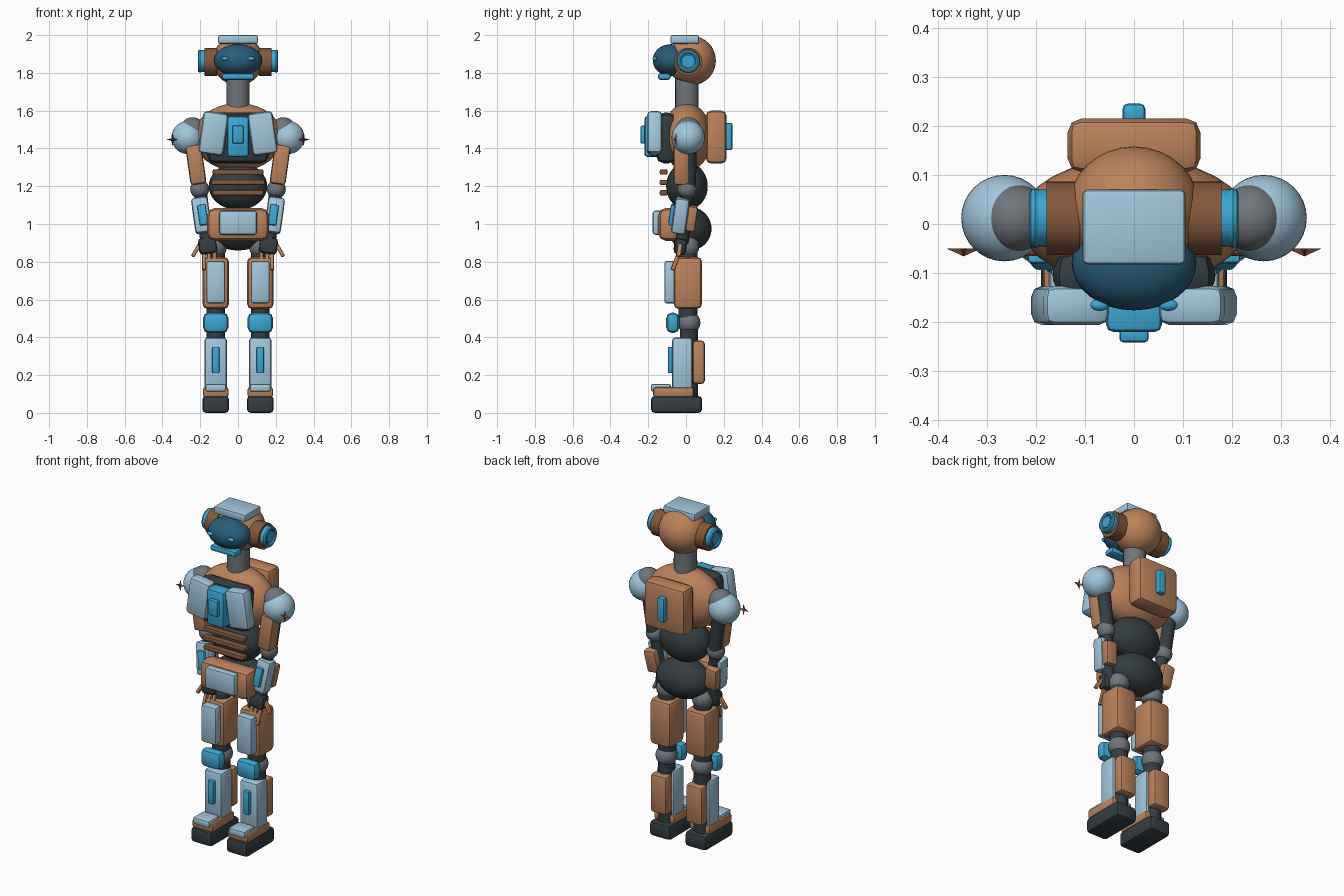
import bpy, bmesh
from math import pi, cos, sin, radians
from mathutils import Matrix, Vector, Euler

cube = bpy.data.objects.get("Cube")
if cube:
    bpy.data.objects.remove(cube)


def material(name, r, g, b):
    m = bpy.data.materials.new(name)
    m.use_nodes = True
    m.diffuse_color = (r, g, b, 1)
    bsdf = next(n for n in m.node_tree.nodes if n.type == 'BSDF_PRINCIPLED')
    bsdf.inputs["Base Color"].default_value = (r, g, b, 1)
    return m


COPPER = material("copper", .50, .225, .105)
BROWN = material("brown", .23, .095, .042)
PALE = material("pale blue", .36, .57, .72)
CYAN = material("cyan", .045, .39, .66)
VISOR = material("deep blue", .022, .11, .19)
GREY = material("grey", .16, .18, .20)
DARK = material("charcoal", .034, .047, .053)
parts = []


def finish(name, bm, mat, matrix=Matrix()):
    bm.transform(matrix)
    bmesh.ops.recalc_face_normals(bm, faces=bm.faces)
    mesh = bpy.data.meshes.new(name)
    bm.to_mesh(mesh)
    bm.free()
    mesh.materials.append(mat)
    ob = bpy.data.objects.new(name, mesh)
    bpy.context.collection.objects.link(ob)
    parts.append(ob)
    return ob


def box(name, mat, loc, size, bevel=.012, tilt=(0, 0, 0)):
    bm = bmesh.new()
    bmesh.ops.create_cube(bm, size=1)
    bm.transform(Matrix.Diagonal((*size, 1)))
    bmesh.ops.bevel(bm, geom=bm.edges[:], offset=min(bevel, min(size) * .45),
                    segments=2, profile=.5, affect='EDGES')
    rot = Euler([radians(t) for t in tilt]).to_matrix().to_4x4()
    return finish(name, bm, mat, Matrix.Translation(loc) @ rot)


def ball(name, mat, loc, radii):
    bm = bmesh.new()
    bmesh.ops.create_uvsphere(bm, u_segments=32, v_segments=20, radius=1)
    return finish(name, bm, mat, Matrix.Translation(loc) @ Matrix.Diagonal((*radii, 1)))


def rod(name, mat, a, b, radius):
    a, b = Vector(a), Vector(b)
    bm = bmesh.new()
    bmesh.ops.create_cone(bm, cap_ends=True, segments=28, radius1=radius,
                          radius2=radius, depth=(b - a).length)
    rot = (b - a).to_track_quat('Z', 'Y').to_matrix().to_4x4()
    return finish(name, bm, mat, Matrix.Translation((a + b) / 2) @ rot)


def ring(name, mat, loc, major, minor, n=32, k=8):
    # Torus whose axis runs along x
    bm = bmesh.new()
    rows = []
    for i in range(n):
        a = 2 * pi * i / n
        rows.append([bm.verts.new((minor * sin(t), (major + minor * cos(t)) * cos(a),
                                   (major + minor * cos(t)) * sin(a)))
                     for t in (2 * pi * j / k for j in range(k))])
    for i in range(n):
        p, q = rows[i], rows[(i + 1) % n]
        for j in range(k):
            bm.faces.new((p[j], q[j], q[(j + 1) % k], p[(j + 1) % k]))
    return finish(name, bm, mat, Matrix.Translation(loc))


def star(name, mat, loc, outer, inner, height):
    # Four-pointed star with a raised peak towards the front
    bm = bmesh.new()
    rim = [bm.verts.new(((inner if i % 2 else outer) * cos(i * pi / 4), 0,
                         (inner if i % 2 else outer) * sin(i * pi / 4))) for i in range(8)]
    peak = bm.verts.new((0, -height, 0))
    bm.faces.new(rim)
    for i in range(8):
        bm.faces.new((rim[i], rim[(i + 1) % 8], peak))
    return finish(name, bm, mat, Matrix.Translation(loc))


# Head
ball("head", COPPER, (0, .03, 1.865), (.135, .128, .13))
ball("visor", VISOR, (0, -.08, 1.867), (.127, .096, .085))
box("crown_plate", PALE, (0, -.006, 1.977), (.21, .152, .046), .01)
box("mouth_guard", CYAN, (0, -.115, 1.78), (.17, .065, .034))
rod("neck", GREY, (0, .005, 1.58), (0, .005, 1.78), .062)

# Torso
ball("torso", COPPER, (0, .005, 1.46), (.235, .13, .18))
box("chest_base", DARK, (0, -.105, 1.455), (.33, .11, .27), .045)
box("chest_centre", CYAN, (0, -.17, 1.463), (.114, .1, .215), .015)
box("chest_core", CYAN, (0, -.225, 1.473), (.06, .032, .095), .008)
box("backpack", COPPER, (0, .16, 1.46), (.27, .11, .28), .028)
box("backpack_light", CYAN, (0, .225, 1.463), (.046, .04, .145), .01)
ball("waist", DARK, (0, .005, 1.2), (.155, .11, .125))
for i, width in enumerate((.27, .285, .27)):
    box("rib", BROWN, (0, -.118, 1.275 - i * .055), (width, .042, .028), .008)

# Pelvis
ball("pelvis", DARK, (0, .02, .975), (.165, .115, .115))
box("pelvis_guard", COPPER, (0, -.085, .998), (.33, .125, .175), .042)
box("belt_plate", PALE, (0, -.152, 1.007), (.2, .05, .128), .015)

for s, side in ((1, "left_"), (-1, "right_")):
    # Eyes and ears
    ball(side + "eye", CYAN, (s * .07, -.165, 1.875), (.019, .012, .011))
    rod(side + "ear", BROWN, (s * .11, .012, 1.858), (s * .178, .012, 1.858), .075)
    rod(side + "ear_cup", CYAN, (s * .17, .012, 1.862), (s * .198, .012, 1.862), .058)
    ring(side + "ear_ring", CYAN, (s * .202, .012, 1.862), .05, .011)
    rod(side + "ear_cap", CYAN, (s * .19, .012, 1.862), (s * .207, .012, 1.862), .034)

    # Chest armour and shoulder
    box(side + "chest_panel", PALE, (s * .13, -.166, 1.48), (.135, .08, .225), .022,
        (0, -8 * s, 0))
    ball(side + "shoulder", PALE, (s * .264, .012, 1.458), (.088,) * 3)
    ball(side + "shoulder_joint", GREY, (s * .24, .012, 1.497), (.068,) * 3)
    star(side + "shoulder_star", BROWN, (s * .347, -.05, 1.447), .035, .009, .016)

    # Upper arm
    rod(side + "upper_arm", DARK, (s * .24, .02, 1.45), (s * .205, .015, 1.2), .038)
    box(side + "upper_arm_plate", COPPER, (s * .223, -.025, 1.315), (.085, .08, .21), .016,
        (0, 8 * s, 0))
    ball(side + "elbow", GREY, (s * .203, .005, 1.185), (.05,) * 3)

    # Forearm
    rod(side + "forearm", DARK, (s * .2, .005, 1.18), (s * .165, -.02, .9), .034)
    box(side + "forearm_plate", PALE, (s * .193, -.03, 1.045), (.088, .075, .19), .016,
        (-8, 8 * s, 0))
    box(side + "forearm_light", CYAN, (s * .187, -.072, 1.048), (.045, .03, .11), .007,
        (-8, 8 * s, 0))
    box(side + "forearm_back", COPPER, (s * .198, .03, 1.03), (.075, .05, .135), .012,
        (-8, 8 * s, 0))

    # Hand
    box(side + "palm", DARK, (s * .16, -.03, .885), (.098, .065, .09), .022, (-8, 8 * s, 0))
    for i in range(3):
        box(side + "finger", COPPER, (s * (.125 + i * .028), -.052, .808),
            (.02, .022, .11), .006, (-20, 0, 0))
    box(side + "thumb", COPPER, (s * .222, -.035, .86), (.02, .024, .075), .006,
        (-8, -30 * s, 0))

    # Upper leg
    x = s * .118
    ball(side + "hip", GREY, (x, .01, .88), (.06,) * 3)
    rod(side + "thigh_core", DARK, (x, .01, .5), (x, .01, .86), .05)
    box(side + "thigh", COPPER, (x, .01, .688), (.14, .15, .275), .026)
    box(side + "thigh_plate", PALE, (x, -.085, .692), (.1, .06, .225), .014)
    ball(side + "knee", GREY, (x, .016, .478), (.06,) * 3)
    box(side + "knee_pad", CYAN, (x, -.07, .477), (.135, .07, .108), .03)

    # Lower leg
    rod(side + "shin_core", DARK, (x, .015, .08), (x, .015, .45), .048)
    box(side + "shin", PALE, (x, -.02, .257), (.12, .108, .285), .018)
    box(side + "shin_light", CYAN, (x, -.08, .28), (.038, .032, .14), .007)
    box(side + "calf", COPPER, (x, .067, .268), (.11, .066, .23), .018)

    # Foot
    box(side + "sole", DARK, (x, -.05, .045), (.142, .27, .09), .02)
    box(side + "foot", COPPER, (x, -.066, .11), (.135, .215, .052), .012)
    box(side + "toe_cap", PALE, (x, -.133, .133), (.11, .106, .042), .012)

# Smooth shading with crisp corners
bpy.ops.object.select_all(action='DESELECT')
for ob in parts:
    ob.select_set(True)
bpy.context.view_layer.objects.active = parts[0]
bpy.ops.object.shade_smooth_by_angle(angle=radians(30))
